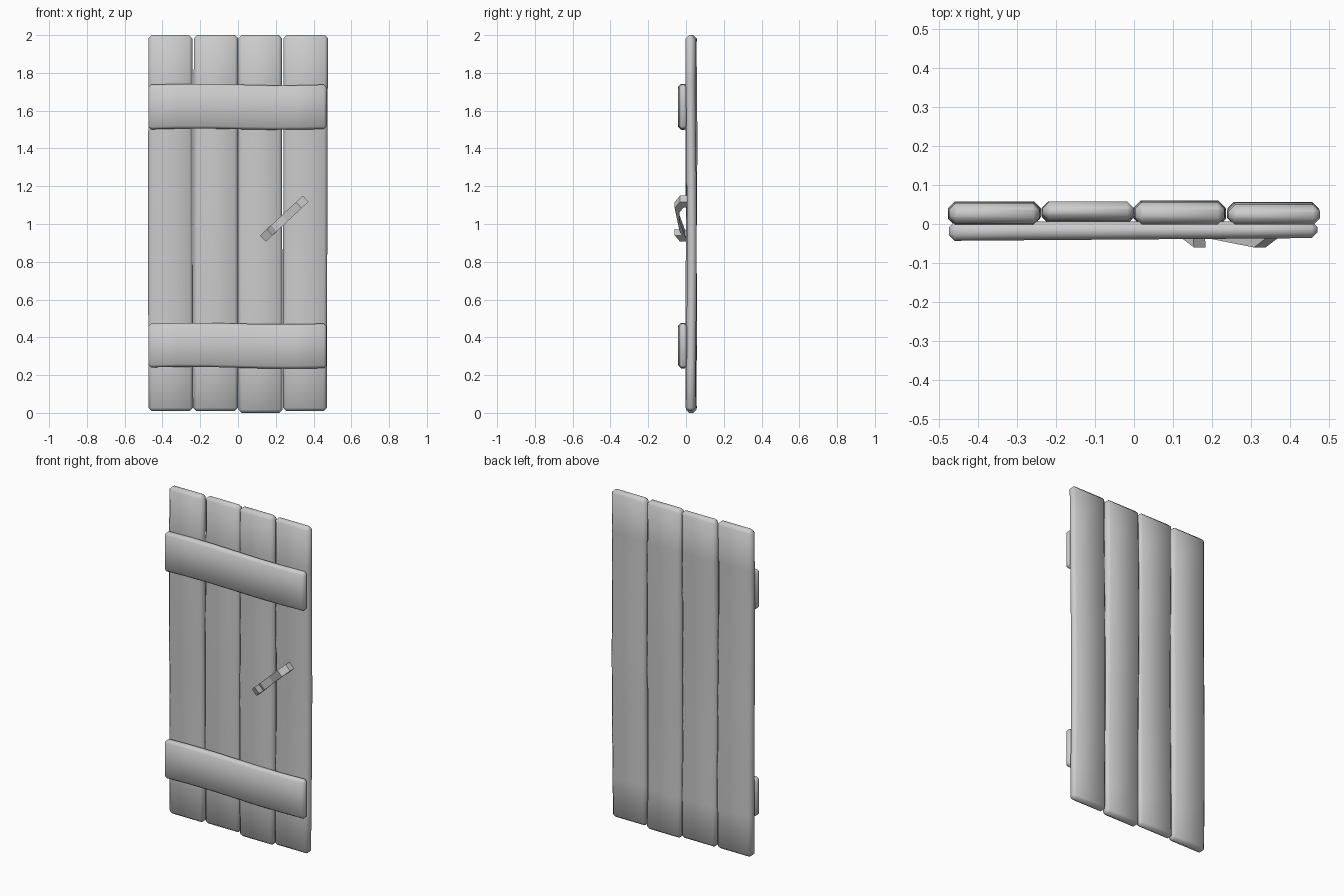
import bpy, bmesh, math
from mathutils import Vector, Matrix

cube = bpy.data.objects.get("Cube")
if cube:
    bpy.data.objects.remove(cube, do_unlink=True)

grey = bpy.data.materials.new("weathered grey")
grey.use_nodes = True
grey.diffuse_color = (0.6, 0.6, 0.6, 1)
grey.node_tree.nodes["Principled BSDF"].inputs["Base Color"].default_value = (0.6, 0.6, 0.6, 1)


def finish(name, bm, angle):
    bmesh.ops.recalc_face_normals(bm, faces=bm.faces)
    mesh = bpy.data.meshes.new(name)
    bm.to_mesh(mesh)
    bm.free()
    mesh.materials.append(grey)
    obj = bpy.data.objects.new(name, mesh)
    bpy.context.collection.objects.link(obj)
    bpy.ops.object.select_all(action='DESELECT')
    obj.select_set(True)
    bpy.context.view_layer.objects.active = obj
    bpy.ops.object.shade_smooth_by_angle(angle=math.radians(angle))
    return obj


def octagon(a0, a1, b0, b1, c):
    """Rectangle with chamfered corners."""
    return [(a0 + c, b0), (a1 - c, b0), (a1, b0 + c), (a1, b1 - c),
            (a1 - c, b1), (a0 + c, b1), (a0, b1 - c), (a0, b0 + c)]


def board(name, rows, chamfer, place):
    """Loft chamfered sections; each row is (along, a0, a1, b0, b1)."""
    c = chamfer
    (s, a0, a1, b0, b1), (e, p0, p1, q0, q1) = rows[0], rows[-1]
    sections = [(s, octagon(a0 + c, a1 - c, b0 + c, b1 - c, c * 0.1)),
                (s + c, octagon(a0, a1, b0, b1, c))]
    sections += [(r[0], octagon(*r[1:], c)) for r in rows[1:-1]]
    sections += [(e - c, octagon(p0, p1, q0, q1, c)),
                 (e, octagon(p0 + c, p1 - c, q0 + c, q1 - c, c * 0.1))]
    bm = bmesh.new()
    rings = [[bm.verts.new(place(t, a, b)) for a, b in sec] for t, sec in sections]
    for lo, hi in zip(rings, rings[1:]):
        for i in range(8):
            j = (i + 1) % 8
            bm.faces.new((lo[i], lo[j], hi[j], hi[i]))
    bm.faces.new(rings[0])
    bm.faces.new(rings[-1])
    return finish(name, bm, 180)


# Upright planks: left edge, right edge, front, back, bottom, gap width at the top
planks = [(-0.473, -0.238, 0.0, 0.054, 0.01, 0.004),
          (-0.237, 0.0, 0.004, 0.053, 0.01, 0.0),
          (0.002, 0.236, 0.0, 0.056, 0.0, 0.004),
          (0.238, 0.470, 0.002, 0.053, 0.01, 0.0)]
for n, (x0, x1, y0, y1, z0, gap) in enumerate(planks):
    rows = []
    for k in range(9):
        f = k / 8
        bow = 0.004 * math.sin(math.tau * f + n * 1.7)
        right = x1 - gap * f if n < 3 else x1 + 0.006 * f
        left = x0 + (0.003 * f if n in (1, 3) else -0.003 * math.sin(math.pi * f))
        rows.append((z0 + f * (2 - z0), left, right, y0 + bow, y1 + bow))
    board(f"plank_{n + 1}", rows, 0.017, lambda t, a, b: Vector((a, b, t)))

# Cross battens on the front, slightly sagging
for name, z0, z1, tilt in (("lower_batten", 0.237, 0.473, 0.004),
                           ("upper_batten", 1.503, 1.738, -0.002)):
    rows = []
    for k in range(7):
        f = k / 6
        sag = 0.004 * math.sin(math.tau * f)
        front = -0.043 + 0.007 * f
        rows.append((-0.473 + 0.942 * f, z0 + sag + tilt * (1 - f),
                     z1 + sag, front, 0.006))
    board(name, rows, 0.014, lambda t, a, b: Vector((t, b, a)))

# Slanted pull handle: a chamfered bracket
half = [(0.155, 0.006), (0.155, -0.032), (0.105, -0.06)]
inner = [(0.075, -0.034), (0.11, -0.012), (0.11, 0.006)]
mirror = lambda pts: [(-s, y) for s, y in reversed(pts)]
outer_path = mirror(half[::-1])[::-1] + half[::-1]
inner_path = mirror(inner) + inner
bm = bmesh.new()
turn = Matrix.Translation((0.245, 0, 1.028)) @ Matrix.Rotation(-math.radians(43), 4, 'Y')
sides = []
for w in (-0.022, 0.022):
    sides.append([[bm.verts.new(turn @ Vector((s, y, w))) for s, y in path]
                  for path in (outer_path, inner_path)])
(o0, i0), (o1, i1) = sides
for k in range(5):
    for a, b in ((o0, i0), (o1, i1), (o0, o1), (i0, i1)):
        bm.faces.new((a[k], a[k + 1], b[k + 1], b[k]))
for k in (0, 5):
    bm.faces.new((o0[k], o1[k], i1[k], i0[k]))
finish("handle", bm, 30)
